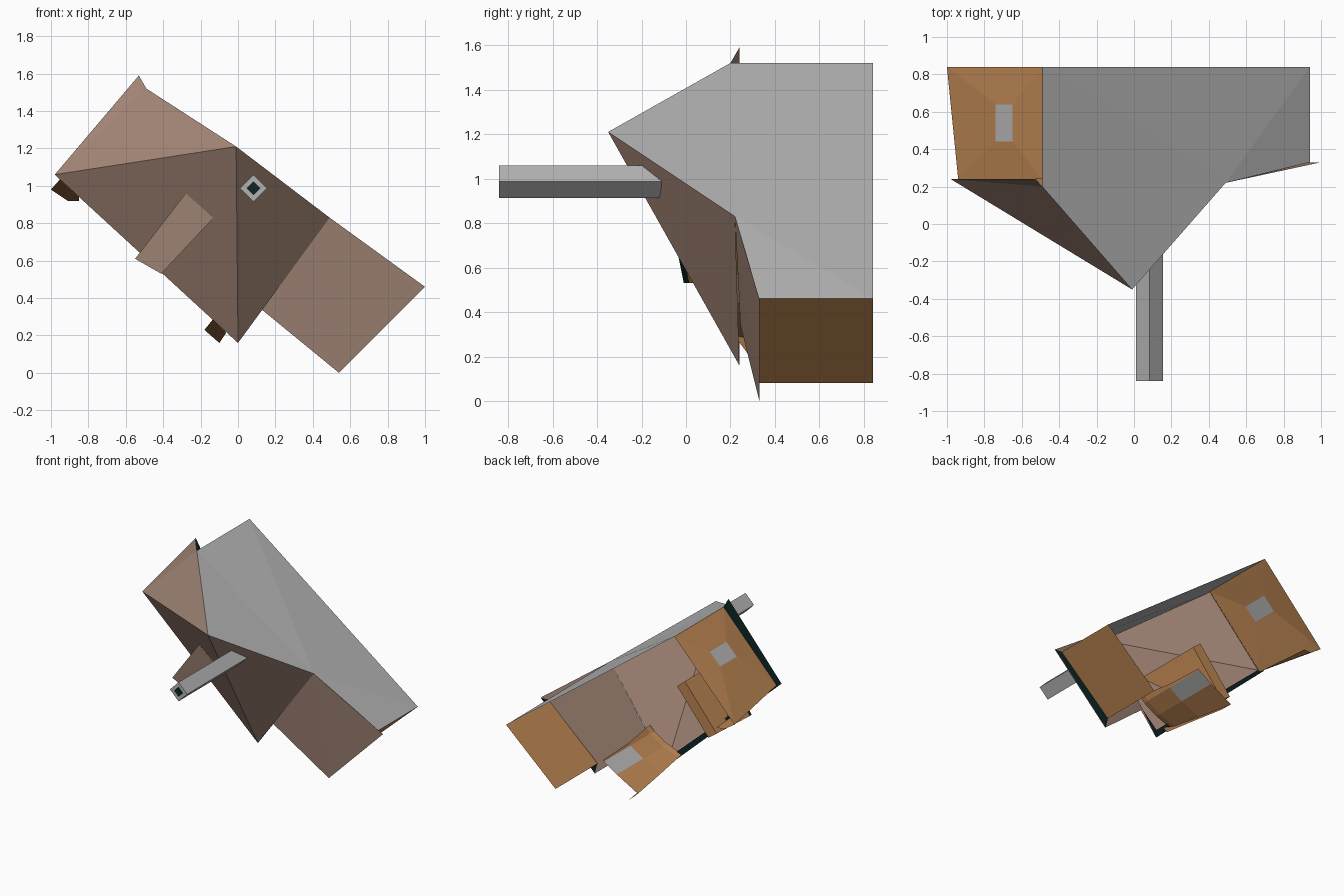
import bpy
from mathutils import Vector

if "Cube" in bpy.data.objects:
    bpy.data.objects.remove(bpy.data.objects["Cube"])


def colour(name, rgb):
    m = bpy.data.materials.new(name)
    m.diffuse_color = (*rgb, 1)
    m.use_nodes = True
    m.node_tree.nodes["Principled BSDF"].inputs["Base Color"].default_value = m.diffuse_color
    return m


GREY = colour("grey", (0.45, 0.45, 0.45))
BROWN = colour("dusty brown", (0.37, 0.24, 0.185))
ORANGE = colour("orange brown", (0.50, 0.235, 0.085))
TEAL = colour("dark teal", (0.004, 0.017, 0.017))


def sheet(name, verts, faces, mats, out=None, ids=None):
    """Flat-faced shell; with `out`, every face is wound to point that way."""
    vs = [Vector(v) for v in verts]
    fixed = []
    for f in faces:
        n = (vs[f[1]] - vs[f[0]]).cross(vs[f[2]] - vs[f[0]])
        fixed.append(tuple(reversed(f)) if out and n.dot(Vector(out)) < 0 else f)
    me = bpy.data.meshes.new(name)
    me.from_pydata(vs, [], fixed)
    for m in mats:
        me.materials.append(m)
    for i, p in enumerate(me.polygons):
        p.material_index = ids[i] if ids else 0
    ob = bpy.data.objects.new(name, me)
    bpy.context.collection.objects.link(ob)
    return ob


def tube(name, rings, mats, ids):
    """Loft between equal rings; ids gives one material per band, then both caps."""
    n = len(rings[0])
    verts = [v for r in rings for v in r]
    faces, mi = [], []
    for k in range(len(rings) - 1):
        for i in range(n):
            j = (i + 1) % n
            faces.append((k*n + i, k*n + j, k*n + n + j, k*n + n + i))
            mi.append(ids[k])
    faces += [tuple(reversed(range(n))), tuple(range(len(verts) - n, len(verts)))]
    return sheet(name, verts, faces, mats, ids=mi + list(ids[-2:]))


# Shared corners of the tilted shell
nose = (-0.01, -0.35, 1.21)
left = (-0.98, 0.24, 1.06)
spike = (-0.53, 0.24, 1.59)
crest = (-0.49, 0.20, 1.52)
step = (0.49, 0.22, 0.83)
keel = (0.0, 0.24, 0.16)

# Roof: big grey sloping sheet
sheet("roof", [nose, step, (0.94, 0.33, 0.46), (0.94, 0.84, 0.46),
               (-0.49, 0.84, 1.52), crest],
      [(0, 1, 5), (1, 4, 5), (1, 3, 4), (1, 2, 3)], [GREY], (0.6, 0, 0.8))

# Front: faceted nose and the lower right wing plate
sheet("nose_plates", [nose, left, spike, crest, keel, step],
      [(1, 2, 3), (0, 1, 3), (0, 1, 4), (0, 4, 5)], [BROWN], (0, -1, 0))
sheet("wing_plate", [step, (1.0, 0.33, 0.46), (0.54, 0.33, 0.0), (0.125, 0.245, 0.34)],
      [(0, 1, 2), (0, 2, 3)], [BROWN], (0, -1, 0))

# Dark rims on the back of the overhanging plate edges
y = 0.245
sheet("nose_rim", [(-0.53, y, 1.59), (-0.98, y, 1.06), (-0.93, y, 1.05), (-0.49, y, 1.52),
                   (0.0, y, 0.16), (0.0, y, 0.22), (0.13, y, 0.34)],
      [(0, 1, 2, 3), (1, 4, 5, 2), (4, 6, 5)], [TEAL], (0, 1, 0))
y = 0.335
sheet("wing_rim", [(1.0, y, 0.46), (0.54, y, 0.0), (0.52, y, 0.08), (0.94, y, 0.46)],
      [(0, 1, 2, 3)], [TEAL], (0, 1, 0))

# Right end wall
sheet("right_end", [(0.94, 0.33, 0.46), (0.94, 0.84, 0.46), (0.52, 0.84, 0.08),
                    (0.52, 0.33, 0.08)], [(0, 1, 2, 3)], [ORANGE], (0.7, 0, -0.7))

# Left end wall: four facets around a grey hatch, with a lower lip
sheet("left_end", [(-0.49, 0.84, 1.52), (-0.49, 0.24, 1.52), (-0.94, 0.24, 1.04),
                   (-1.0, 0.84, 0.98),
                   (-0.65, 0.64, 1.37), (-0.65, 0.44, 1.37), (-0.74, 0.44, 1.28),
                   (-0.74, 0.64, 1.28)],
      [(0, 1, 5, 4), (1, 2, 6, 5), (2, 3, 7, 6), (3, 0, 4, 7), (4, 5, 6, 7)],
      [ORANGE, GREY], (-0.7, 0, 0.6), [0, 0, 0, 0, 1])
sheet("left_lip", [(-0.94, 0.24, 1.04), (-1.0, 0.84, 0.98), (-0.91, 0.84, 0.92),
                   (-0.85, 0.84, 0.92), (-0.85, 0.24, 0.96)],
      [(0, 1, 2), (0, 2, 3, 4)], [ORANGE], (-0.5, 0, -0.8))

# Bottom wall with its grey hatch and lip, tapering towards the front
rings = [(0.235, [(0.14, 0.44), (0.10, 0.40), (0.0, 0.34), (-0.13, 0.29), (-0.07, 0.27)]),
         (0.28, [(0.14, 0.44), (0.11, 0.40), (0.0, 0.33), (-0.135, 0.285), (-0.065, 0.21)]),
         (0.52, [(0.12, 0.42), (0.11, 0.40), (0.0, 0.33), (-0.155, 0.26), (-0.08, 0.19)]),
         (0.84, [(0.115, 0.41), (0.11, 0.40), (0.0, 0.33), (-0.18, 0.23), (-0.10, 0.16)])]
sheet("bottom_wall", [(x, yy, z) for yy, ring in rings for x, z in ring],
      [(r*5 + i, r*5 + i + 1, r*5 + i + 6, r*5 + i + 5) for r in range(3) for i in range(4)],
      [ORANGE, GREY], (0.2, 0, -1), [int((r, i) == (2, 1)) for r in range(3) for i in range(4)])

# Intake box set through the nose, thinner on the inside
quad = [(-0.28, 0.96), (-0.55, 0.61), (-0.41, 0.53), (-0.13, 0.83)]
inner = [(-0.27, 0.95), (-0.54, 0.62), (-0.47, 0.57), (-0.205, 0.895)]
fronts = (-0.07, -0.01, -0.01, -0.07)
tube("intake_box", [[(x, f, z) for (x, z), f in zip(quad, fronts)],
                    [(x, f + 0.025, z) for (x, z), f in zip(quad, fronts)],
                    [(x, 0.40, z) for x, z in inner]],
     [BROWN, TEAL, ORANGE], [1, 2, 0, 2])


# Gun barrel: square tube on its corner with a dark bore
def diamond(r, yy):
    return [(0.083, yy, 0.987 + r), (0.083 - r, yy, 0.987),
            (0.083, yy, 0.987 - r), (0.083 + r, yy, 0.987)]


tube("barrel", [diamond(0.035, -0.80), diamond(0.035, -0.84), diamond(0.073, -0.84),
                diamond(0.073, -0.11)], [GREY, TEAL], [1, 0, 0, 1, 0])
